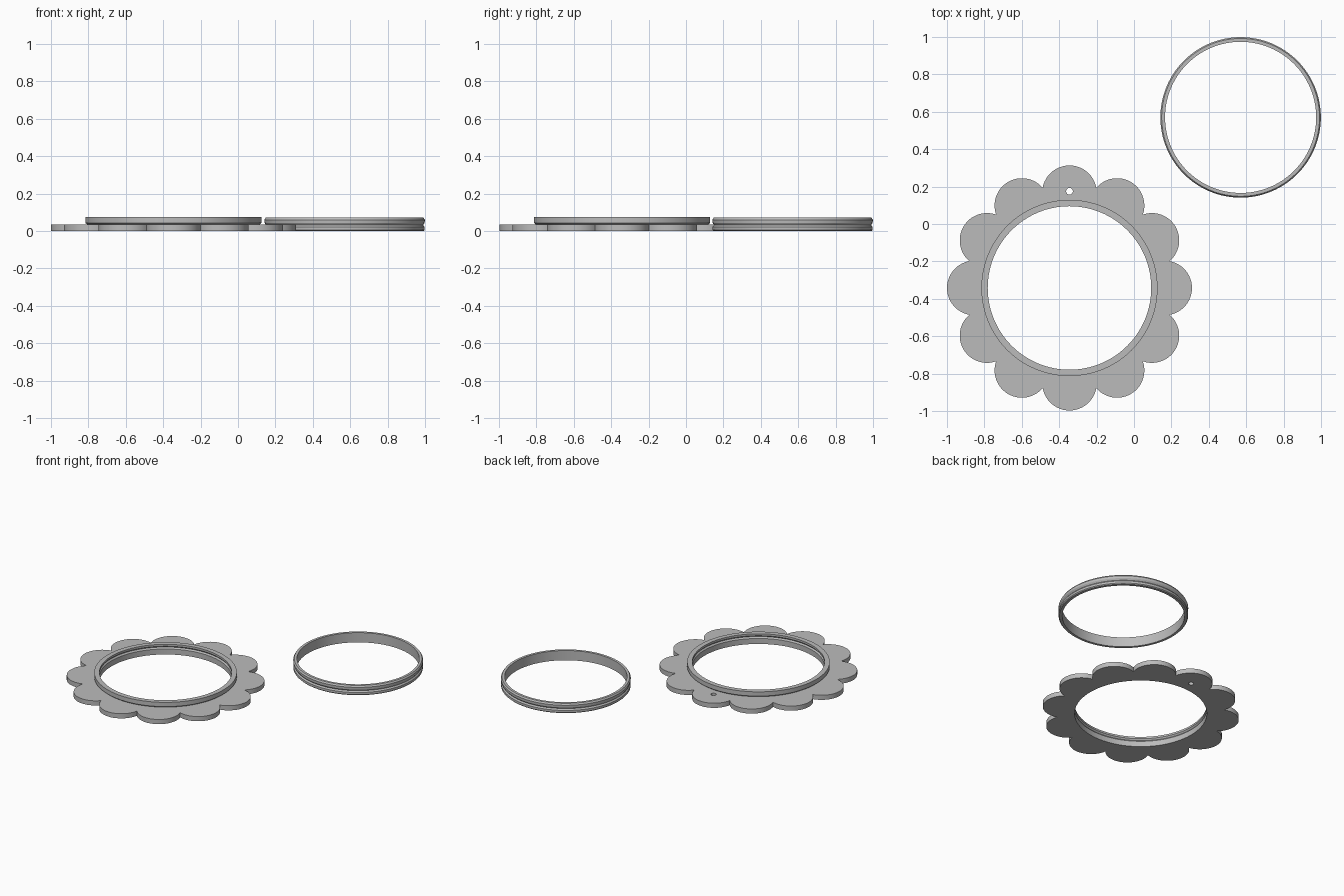
import bpy, bmesh
from math import pi, sin, cos, atan2
from mathutils import Vector

cube = bpy.data.objects.get("Cube")
if cube:
    bpy.data.objects.remove(cube, do_unlink=True)

# Single plain material
grey = bpy.data.materials.new("light_grey")
grey.use_nodes = True
colour = (0.5, 0.5, 0.5, 1)
grey.diffuse_color = colour
grey.node_tree.nodes["Principled BSDF"].inputs["Base Color"].default_value = colour

FLOWER = (-0.345, -0.342, 0)
RING = (0.57, 0.57, 0)
SEGMENTS = 128


def finish(bm, name, location):
    bmesh.ops.recalc_face_normals(bm, faces=bm.faces)
    mesh = bpy.data.meshes.new(name)
    bm.to_mesh(mesh)
    bm.free()
    obj = bpy.data.objects.new(name, mesh)
    bpy.context.collection.objects.link(obj)
    obj.location = location
    mesh.materials.append(grey)
    bpy.ops.object.select_all(action='DESELECT')
    obj.select_set(True)
    bpy.context.view_layer.objects.active = obj
    bpy.ops.object.shade_smooth_by_angle(angle=0.4)
    return obj


def lathe(name, profile, location):
    """Revolve a closed (radius, height) profile around z."""
    bm = bmesh.new()
    loops = [[bm.verts.new((r * cos(a), r * sin(a), z)) for r, z in profile]
             for a in (2 * pi * i / SEGMENTS for i in range(SEGMENTS))]
    n = len(profile)
    for i in range(SEGMENTS):
        here, there = loops[i], loops[(i + 1) % SEGMENTS]
        for j in range(n):
            k = (j + 1) % n
            bm.faces.new((here[j], there[j], there[k], here[k]))
    return finish(bm, name, location)


def circle(radius, count, cy=0):
    return [(radius * cos(2 * pi * i / count), cy + radius * sin(2 * pi * i / count))
            for i in range(count)]


def petal_outline(petals=12, petal_radius=0.146, centre=0.509, steps=24):
    """Arcs of overlapping circles, joined at the valleys between petals."""
    half = pi / petals
    across = centre * sin(half)
    valley = (petal_radius ** 2 - across ** 2) ** 0.5
    reach = atan2(across, -valley) if valley < 0 else pi - atan2(across, valley) 
    # angle of the valley as seen from the petal centre
    edge = Vector((cos(half), sin(half))) * (centre * cos(half) + valley)
    reach = atan2(edge.y, edge.x - centre)
    points = []
    for p in range(petals):
        turn = 2 * half * p
        for s in range(steps):
            a = turn - reach + 2 * reach * s / steps
            points.append((centre * cos(turn) + petal_radius * cos(a),
                           centre * sin(turn) + petal_radius * sin(a)))
    return points


# Flower plate: scalloped outline with a large opening and a small hanging hole
bm = bmesh.new()
for outline in (petal_outline(), circle(0.437, SEGMENTS), circle(0.018, 24, 0.517)):
    verts = [bm.verts.new((x, y, 0)) for x, y in outline]
    for a, b in zip(verts, verts[1:] + verts[:1]):
        bm.edges.new((a, b))
bmesh.ops.triangle_fill(bm, edges=bm.edges, use_beauty=True, normal=(0, 0, 1))
top = bmesh.ops.extrude_face_region(bm, geom=bm.faces[:])
bmesh.ops.translate(bm, vec=(0, 0, 0.034),
                    verts=[g for g in top["geom"] if isinstance(g, bmesh.types.BMVert)])
finish(bm, "flower_plate", FLOWER)

# Raised collar with an inner snap groove
lathe("flower_collar", [(0.437, 0.034), (0.46, 0.034), (0.471, 0.043), (0.471, 0.074),
                        (0.437, 0.074), (0.437, 0.06), (0.446, 0.05), (0.437, 0.04)], FLOWER)

# Separate snap-in ring with a grooved outer wall
lathe("snap_ring", [(0.404, 0), (0.422, 0), (0.428, 0.006), (0.428, 0.022), (0.42, 0.032),
                    (0.428, 0.044), (0.429, 0.06), (0.422, 0.071), (0.404, 0.071)], RING)
